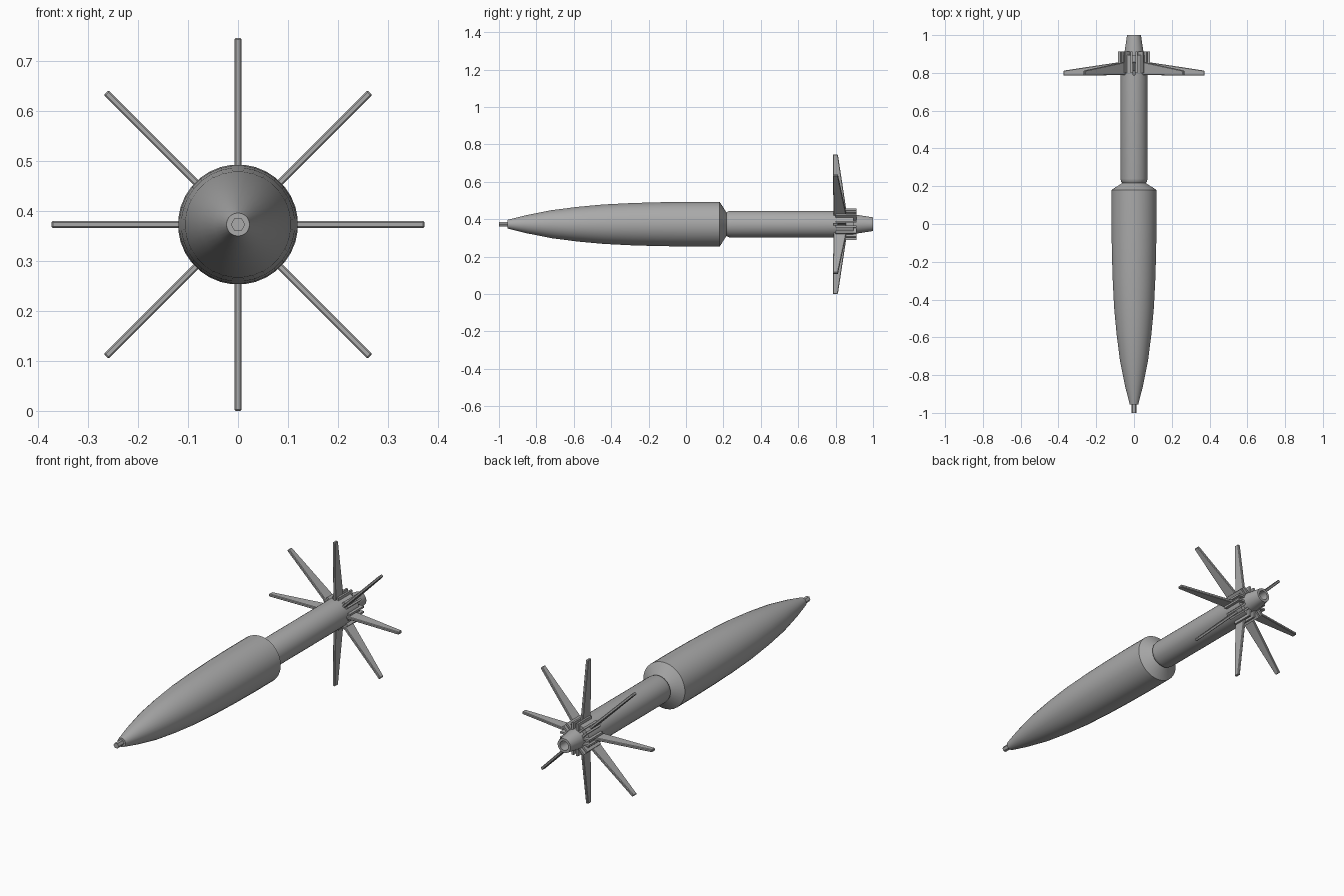
import bpy, bmesh, math
from mathutils import Matrix, Vector

if "Cube" in bpy.data.objects:
    bpy.data.objects.remove(bpy.data.objects["Cube"])

CZ = 0.373          # height of the long axis
FINS = 8

metal = bpy.data.materials.new("grey metal")
metal.diffuse_color = (0.40, 0.40, 0.40, 1)
metal.use_nodes = True
metal.node_tree.nodes["Principled BSDF"].inputs["Base Color"].default_value = metal.diffuse_color


def finish(name, bm, smooth=True):
    bmesh.ops.recalc_face_normals(bm, faces=bm.faces)
    me = bpy.data.meshes.new(name)
    bm.to_mesh(me)
    bm.free()
    me.materials.append(metal)
    ob = bpy.data.objects.new(name, me)
    bpy.context.collection.objects.link(ob)
    ob.location.z = CZ
    if smooth:
        bpy.ops.object.select_all(action='DESELECT')
        ob.select_set(True)
        bpy.context.view_layer.objects.active = ob
        bpy.ops.object.shade_smooth_by_angle(angle=math.radians(30))
    return ob


def lathe(name, profile, sides):
    """Spin (y, radius) points round the y axis; radius 0 closes an end."""
    bm = bmesh.new()
    rings = []
    for y, r in profile:
        if r == 0:
            rings.append([bm.verts.new((0, y, 0))] * sides)
            continue
        angles = [math.tau * (i + 0.5) / sides for i in range(sides)]
        rings.append([bm.verts.new((r * math.sin(a), y, r * math.cos(a))) for a in angles])
    for a, b in zip(rings, rings[1:]):
        for i in range(sides):
            j = (i + 1) % sides
            bm.faces.new(dict.fromkeys((a[i], a[j], b[j], b[i])))
    return finish(name, bm)


def prism(bm, outline, x0, x1, turn):
    """Extrude a (y, radius) outline from x0 to x1, turned round the y axis."""
    sides = [[bm.verts.new(turn @ Vector((x, y, r))) for y, r in outline] for x in (x0, x1)]
    bm.faces.new(sides[0])
    bm.faces.new(sides[1][::-1])
    n = len(outline)
    for i in range(n):
        j = (i + 1) % n
        bm.faces.new((sides[0][i], sides[1][i], sides[1][j], sides[0][j]))


# Nose pin
lathe("nose_pin", [(-1, 0), (-1, 0.0145), (-0.94, 0.0145), (-0.94, 0)], 6)

# Pointed body with a tapered rear shoulder
lathe("body", [(-0.955, 0), (-0.955, 0.023), (-0.86, 0.047), (-0.72, 0.075),
               (-0.58, 0.093), (-0.44, 0.106), (-0.28, 0.114), (-0.13, 0.118),
               (0.02, 0.12), (0.18, 0.12), (0.217, 0.062), (0.217, 0)], 32)

# Tail tube with a rounded front edge
lathe("tail_tube", [(0.20, 0), (0.20, 0.06), (0.217, 0.062), (0.225, 0.069),
                    (0.24, 0.072), (0.895, 0.072), (0.895, 0)], 32)

# Hollow tapered nozzle
lathe("tail_nozzle", [(0.88, 0), (0.88, 0.052), (0.915, 0.05), (1.0, 0.037),
                      (1.0, 0.024), (0.94, 0.022), (0.94, 0)], 24)

# Tapered fins and the paired lugs that hold them
fins, lugs = bmesh.new(), bmesh.new()
for k in range(FINS):
    turn = Matrix.Rotation(math.tau * k / FINS, 3, 'Y')
    prism(fins, [(0.79, 0.05), (0.858, 0.05), (0.855, 0.09), (0.812, 0.373), (0.785, 0.373)],
          -0.007, 0.007, turn)
    for s in (-1, 1):
        prism(lugs, [(0.80, 0.04), (0.912, 0.04), (0.912, 0.084), (0.80, 0.084)],
              s * 0.008, s * 0.018, turn)
finish("lugs", lugs, False)
fin_ob = finish("fins", fins, False)
bevel = fin_ob.modifiers.new("edge_chamfer", 'BEVEL')
bevel.width = 0.003
bevel.segments = 1
